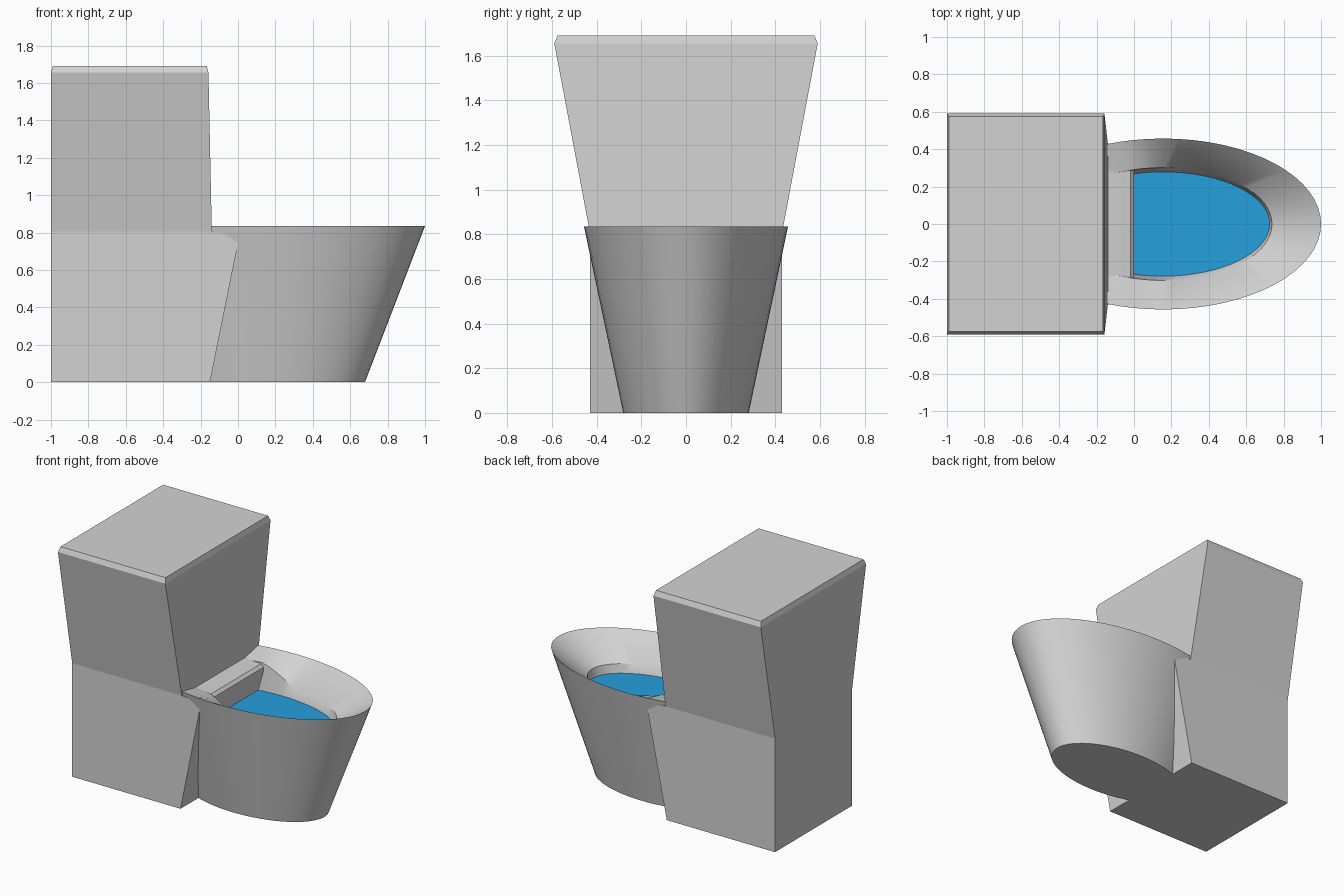
import bpy, bmesh, math

cube = bpy.data.objects.get("Cube")
if cube:
    bpy.data.objects.remove(cube, do_unlink=True)


def make_material(name, colour):
    mat = bpy.data.materials.new(name)
    mat.use_nodes = True
    mat.diffuse_color = (*colour, 1)
    mat.node_tree.nodes["Principled BSDF"].inputs["Base Color"].default_value = (*colour, 1)
    return mat


ceramic = make_material("grey_ceramic", (0.65, 0.65, 0.65))
water = make_material("blue_water", (0.019, 0.35, 0.74))


def finish(name, bm, materials):
    bmesh.ops.recalc_face_normals(bm, faces=bm.faces)
    mesh = bpy.data.meshes.new(name)
    bm.to_mesh(mesh)
    bm.free()
    for mat in materials:
        mesh.materials.append(mat)
    obj = bpy.data.objects.new(name, mesh)
    bpy.context.collection.objects.link(obj)
    return obj


# Tank and pedestal: side profile (x, z, half width) joined across y
profile = [(-1, 0, .43), (-.15, 0, .43), (0, .74, .43), (0, .77, .43),
           (-.02, .79, .43), (-.07, .798, .43), (-.14, .805, .43),
           (-.158, 1.655, .59), (-.167, 1.69, .575),
           (-.99, 1.69, .575), (-1, 1.655, .59), (-1, .805, .43)]
bm = bmesh.new()
sides = [[bm.verts.new((x, s * w, z)) for x, z, w in profile] for s in (-1, 1)]
count = len(profile)
for i in range(count):
    j = (i + 1) % count
    bm.faces.new((sides[0][i], sides[0][j], sides[1][j], sides[1][i]))
for side in sides:
    bm.faces.new(side[:7] + side[11:])                     # pedestal
    bm.faces.new([side[i] for i in (6, 7, 10, 11)])        # flared tank
    bm.faces.new(side[7:11])                               # bevelled lid edge
finish("tank_and_pedestal", bm, [ceramic])

# Bowl: elliptical rings from the foot, over the rim and down to the water
SEGMENTS = 64
CENTRE, LENGTH, WIDTH = .155, .845, .457


def ring(bm, sx, sy, height):
    verts = []
    for i in range(SEGMENTS):
        a = math.tau * i / SEGMENTS
        x = CENTRE + LENGTH * sx * math.cos(a)
        verts.append(bm.verts.new((x, WIDTH * sy * math.sin(a), height(x))))
    return verts


def ledge(x):
    # The inner ledge meets the deck at the back and drops further forward
    t = min(max(x / .25, 0), 1)
    return .80 - .13 * t


bm = bmesh.new()
rings = [ring(bm, .62, .615, lambda x: 0),
         ring(bm, 1, 1, lambda x: .835),
         ring(bm, .69, .66, ledge),
         ring(bm, .675, .61, lambda x: .61)]
for low, high in zip(rings, rings[1:]):
    for i in range(SEGMENTS):
        j = (i + 1) % SEGMENTS
        bm.faces.new((low[i], low[j], high[j], high[i]))
bm.faces.new(rings[0])
bm.faces.new(rings[-1]).material_index = 1                 # water surface
bowl = finish("bowl", bm, [ceramic, water])

bpy.ops.object.select_all(action="DESELECT")
bowl.select_set(True)
bpy.context.view_layer.objects.active = bowl
bpy.ops.object.shade_smooth_by_angle(angle=math.radians(30))
